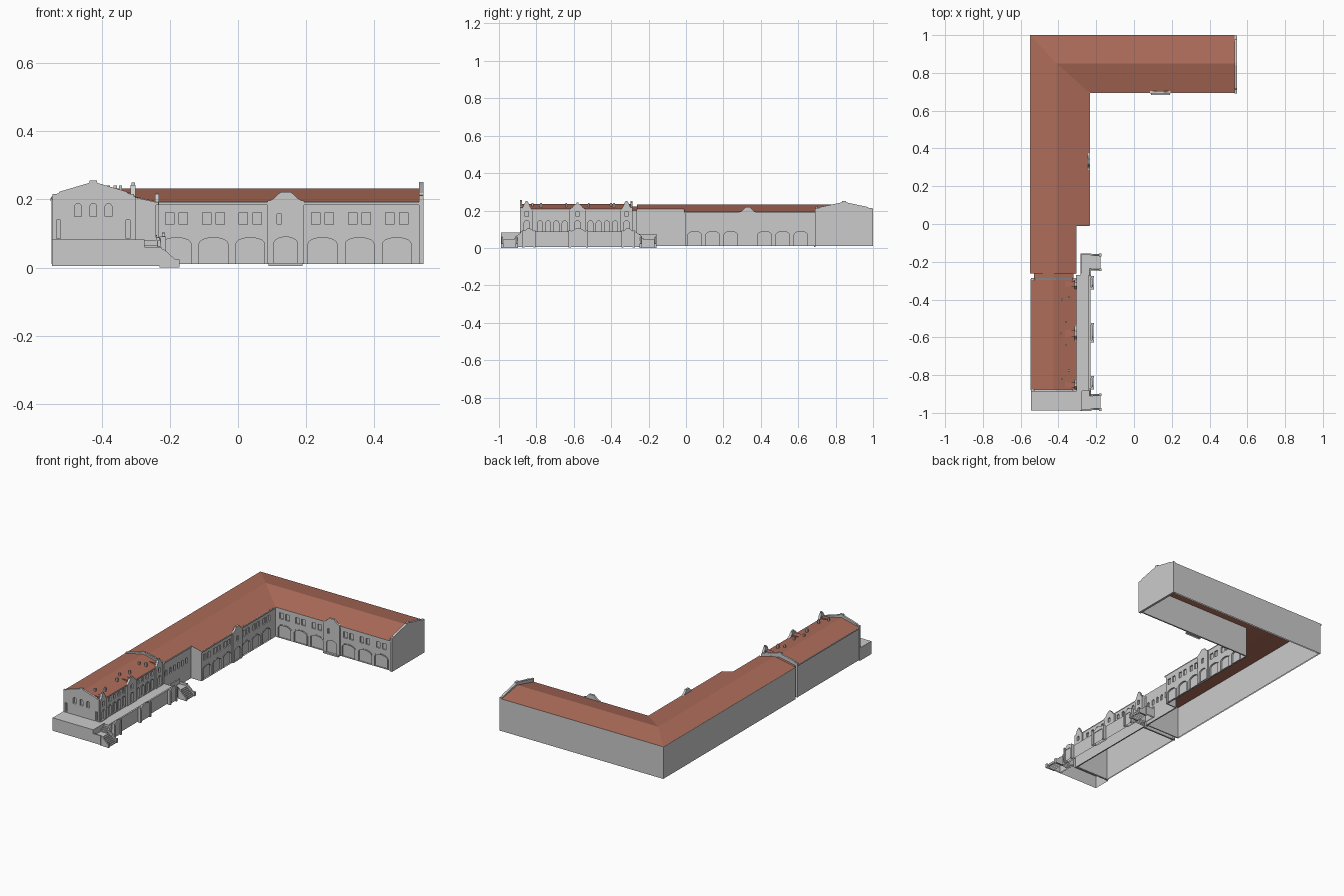
import bpy, bmesh, math
from mathutils import Matrix

if "Cube" in bpy.data.objects:
    bpy.data.objects.remove(bpy.data.objects["Cube"])

red = bpy.data.materials.new("roof_tile")
red.diffuse_color = (0.42, 0.15, 0.10, 1)
red.use_nodes = True
red.node_tree.nodes["Principled BSDF"].inputs["Base Color"].default_value = red.diffuse_color


def add(name, verts, faces, mat=None, matrix=None):
    me = bpy.data.meshes.new(name)
    me.from_pydata(verts, [], faces)
    if matrix:
        me.transform(matrix)
    if mat:
        me.materials.append(mat)
    ob = bpy.data.objects.new(name, me)
    bpy.context.collection.objects.link(ob)
    return ob


def box(name, x0, x1, y0, y1, z0, z1, mat=None):
    # box left open underneath, as the shell of the building is
    v = [(x, y, z) for z in (z0, z1) for x, y in ((x0, y0), (x1, y0), (x1, y1), (x0, y1))]
    f = [(4, 5, 6, 7)] + [(i, (i + 1) % 4, (i + 1) % 4 + 4, i + 4) for i in range(4)]
    return add(name, v, f, mat)


def frame(side, pos):
    # side "x": plane facing +x ; side "y": plane facing -y
    if side == "x":
        return Matrix(((0, 0, 1, pos), (1, 0, 0, 0), (0, 1, 0, 0), (0, 0, 0, 1)))
    return Matrix(((1, 0, 0, 0), (0, 0, -1, pos), (0, 1, 0, 0), (0, 0, 0, 1)))


def plate(name, loops, side, pos, depth):
    # extruded flat shape with holes; the front face lies on pos
    cu = bpy.data.curves.new(name, "CURVE")
    cu.dimensions = "2D"
    cu.fill_mode = "BOTH"
    cu.extrude = depth / 2
    for loop in loops:
        s = cu.splines.new("POLY")
        s.points.add(len(loop) - 1)
        for p, (a, b) in zip(s.points, loop):
            p.co = (a, b, 0, 1)
        s.use_cyclic_u = True
        s.use_smooth = False
    tmp = bpy.data.objects.new(name + "_curve", cu)
    bpy.context.collection.objects.link(tmp)
    bpy.context.view_layer.update()
    me = bpy.data.meshes.new_from_object(tmp.evaluated_get(bpy.context.evaluated_depsgraph_get()))
    bpy.data.objects.remove(tmp)
    me.transform(frame(side, pos) @ Matrix.Translation((0, 0, -depth / 2)))
    bm = bmesh.new()
    bm.from_mesh(me)
    bmesh.ops.remove_doubles(bm, verts=bm.verts, dist=1e-5)
    bm.to_mesh(me)
    bm.free()
    me.name = name
    ob = bpy.data.objects.new(name, me)
    bpy.context.collection.objects.link(ob)
    return ob


def rect(c, h, z0, z1):
    return [(c - h, z0), (c + h, z0), (c + h, z1), (c - h, z1)]


def arch(c, h, z0, spring, top, n=10):
    return [(c - h, z0), (c + h, z0)] + [
        (c + h * math.cos(math.pi * i / n), spring + (top - spring) * math.sin(math.pi * i / n))
        for i in range(n + 1)]


def facade(name, outline, holes, side, pos, depth=0.008, trims=()):
    # wall with openings, recessed panes behind them, raised surrounds in front
    plate(name + "_wall", [outline] + holes, side, pos, depth)
    v, f = [], []
    for h in holes:
        f.append(tuple(range(len(v), len(v) + len(h))))
        v += [(a, b, -depth) for a, b in h]
    if f:
        add(name + "_panes", v, f, None, frame(side, pos))
    if trims:
        s = 1 if side == "x" else -1
        plate(name + "_surrounds", list(trims), side, pos + s * 0.002, 0.002)


def arcade(name, a, b, ztop, centres, h, side, pos):
    holes, trims = [], []
    for c in centres:
        holes.append(arch(c, h, 0.012, 0.07, 0.088))
        trims += [arch(c, h + 0.006, 0.012, 0.072, 0.095), arch(c, h, 0.011, 0.07, 0.088)]
        holes += [rect(c + d * 0.02, 0.0125, 0.126, 0.162) for d in (-1, 1)]
    facade(name, rect((a + b) / 2, (b - a) / 2, 0.01, ztop), holes, side, pos, trims=trims)


def shaped(c, w, z0, zs, zt):
    # curved parapet bay outline
    half = [(w, z0), (w, zs), (w * .8, zs + .002), (w * .6, zs + (zt - zs) * .35),
            (w * .42, zs + (zt - zs) * .75), (w * .3, zt - .002), (w * .3, zt)]
    return [(c + a, b) for a, b in half] + [(c - a, b) for a, b in reversed(half)]


def gable(c, w, z0, eave, peak):
    half = [(w, z0), (w, eave), (w * .86, eave + .001), (w * .82, eave + .007),
            (.014, peak - .008), (.011, peak - .006), (.011, peak)]
    return [(c + a, b) for a, b in half] + [(c - a, b) for a, b in reversed(half)]


# ---- main L-shaped roof with hipped corner
V = [(-.549, 1, .205), (-.41, .85, .232), (-.236, .695, .192), (.535, 1, .205), (.535, .85, .232),
     (.535, .695, .192), (-.236, -.01, .192), (-.41, -.01, .232), (-.306, -.01, .208),
     (-.306, -.262, .208), (-.41, -.262, .232), (-.549, -.262, .205)]
add("main_roof", V, [(0, 1, 4, 3), (1, 2, 5, 4), (1, 7, 8, 6, 2), (7, 10, 9, 8), (0, 11, 10, 7, 1)], red)

# ---- plain outer walls
box("west_wall", -.547, -.540, -.262, .998, .01, .205)
box("north_wall", -.547, .535, .990, .998, .01, .205)
plate("step_wall", [[(-.31, .01), (-.24, .01), (-.24, .192), (-.31, .208)]], "y", -.005, .006)
plate("narrow_wing_end", [[(-.545, .01), (-.31, .01), (-.31, .207), (-.41, .231), (-.545, .205)]],
      "y", -.262, .006)

# ---- courtyard arcades
arcade("north_wing", -.24, .535, .193, [-.18, -.072, .036, .248, .357, .466], .042, "y", .70)
arcade("west_wing", -.005, .70, .193, [.33 + s * d for s in (-1, 1) for d in (.09, .187, .284)],
       .036, "x", -.24)
facade("north_bay", shaped(.14, .054, .01, .196, .222),
       [rect(.121, .007, .128, .158), arch(.14, .035, .012, .07, .09)], "y", .692, .012)
facade("west_bay", shaped(.33, .045, .01, .193, .218),
       [rect(.33, .008, .128, .158), arch(.33, .03, .012, .07, .09)], "x", -.232, .012)
box("north_bay_step", .09, .19, .684, .692, .005, .014)

# ---- narrow wing with small arched windows
cs = [-.243, -.201, -.163, -.125, -.088, -.05]
facade("narrow_wing", rect(-.135, .13, .01, .206), [arch(c, .009, .115, .142, .15) for c in cs],
       "x", -.31)

# ---- eaves cornices
box("north_cornice", -.24, .535, .694, .702, .184, .192)
box("west_cornice", -.242, -.234, -.008, .70, .184, .192)
box("narrow_cornice", -.312, -.305, -.262, -.005, .198, .207)
box("outer_west_cornice", -.551, -.545, -.262, 1.0, .196, .205)
box("outer_north_cornice", -.549, .535, .996, 1.0, .196, .205)

# ---- east gable end
plate("east_gable", [gable(.845, .154, .01, .212, .251)], "x", .545, .014)

# ---- recessed link between the two buildings
box("link_west", -.530, -.524, -.292, -.26, .01, .2)
box("link_east", -.326, -.32, -.292, -.26, .01, .2)
add("link_roof", [(x, y, z) for y in (-.292, -.26) for x, z in ((-.53, .2), (-.425, .222), (-.32, .2))],
    [(0, 1, 4, 3), (1, 2, 5, 4)], red)

# ---- south building
add("south_roof", [(x, y, z) for y in (-.88, -.292) for x, z in ((-.544, .208), (-.425, .236), (-.304, .208))],
    [(0, 1, 4, 3), (1, 2, 5, 4)], red)
box("south_west_wall", -.542, -.536, -.88, -.292, .01, .208)
box("south_west_cornice", -.547, -.541, -.88, -.292, .2, .208)
holes, trims = [], []
for base in (-.715, -.445):
    for k in range(4):
        c = base + (k - 1.5) * .044
        holes += [arch(c, .013, .084, .132, .145), rect(c, .01, .165, .19)]
        trims += [arch(c, .017, .083, .132, .15), arch(c, .013, .082, .132, .145)]
facade("south_east", rect(-.586, .294, .01, .208), holes, "x", -.31, trims=trims)
box("south_east_cornice", -.311, -.304, -.88, -.292, .2, .208)
for i, (c, w, t) in enumerate(((-.852, .032, .243), (-.58, .046, .236), (-.318, .032, .243))):
    hs = [arch(c, .014, .084, .132, .146), rect(c, .009, .168, .195)]
    facade("south_bay_%d" % i, shaped(c, w, .08, .208, t), hs, "x", -.301, .014)
    box("bay_finial_%d" % i, -.312, -.302, c - .005, c + .005, t, t + .007)
    box("bay_roof_stub_%d" % i, -.37, -.314, c - w * .4, c + w * .4, .2, .222, red)
gh = [rect(-.527, .006, .085, .14), rect(-.323, .006, .085, .14)]
gh += [arch(-.425 + d, .01, .15, .178, .188) for d in (-.045, 0, .045)]
facade("south_gable", gable(-.425, .12, .01, .216, .256), gh, "y", -.888, .012)
plate("south_rear_gable", [gable(-.425, .12, .01, .216, .25)], "y", -.296, .01)

# ---- roof vents
for i, (x, y) in enumerate([(-.345, -.385), (-.38, -.40), (-.385, -.58), (-.36, -.52),
                            (-.36, -.64), (-.345, -.775), (-.38, -.82)]):
    box("roof_vent_%d" % i, x - .005, x + .005, y - .005, y + .005, .21, .241)

# ---- terrace
box("south_terrace", -.546, -.275, -.988, -.88, .005, .083)
box("east_terrace", -.306, -.232, -.885, -.27, .005, .08)
box("terrace_parapet", -.240, -.230, -.885, -.27, .076, .088)
for i, (c, w) in enumerate(((-.84, .03), (-.575, .046), (-.31, .03))):
    box("terrace_bay_%d" % i, -.24, -.218, c - w, c + w, .005, .08)
    plate("terrace_bay_parapet_%d" % i, [shaped(c, w + .003, .076, .088, .103)], "x", -.215, .008)
    for s in (-1, 1):
        box("terrace_pier", -.23, -.211, c + s * w - .006, c + s * w + .006, .003, .092)

# ---- L-shaped stairs at both ends, mirrored about the terrace centre
M = -.573


def mbox(name, x0, x1, y0, y1, z0, z1):
    box(name + "_north", x0, x1, y0, y1, z0, z1)
    box(name + "_south", x0, x1, 2 * M - y1, 2 * M - y0, z0, z1)


for k in range(4):  # upper flight along the wall
    mbox("upper_step", -.278, -.232, -.272 + k * .011, -.261 + k * .011, .005, .074 - k * .007)
mbox("landing", -.278, -.225, -.238, -.165, .005, .046)
for k in range(6):  # lower flight towards the courtyard, flaring out
    e = k * .0015
    mbox("lower_step", -.225 + k * .008, -.217 + k * .008, -.236 - e, -.168 + e, 0, .041 - k * .007)
mbox("landing_parapet", -.278, -.225, -.165, -.157, .005, .06)
mbox("landing_back_wall", -.284, -.276, -.275, -.157, .005, .075)
for y in (-.242, -.164):  # sloping stair cheeks with end piers
    for yy in (y, 2 * M - y):
        plate("stair_cheek", [[(-.23, 0), (-.18, 0), (-.18, .02), (-.215, .052), (-.23, .058)]],
              "y", yy - .004, .008)
        box("stair_pier", -.184, -.172, yy - .007, yy + .007, 0, .024)
for s in (0, 1):  # sloping rail of the upper flight
    pts = [(-.275, .06), (-.235, .03), (-.235, .062), (-.275, .09)]
    pts = [(2 * M - a, b) if s else (a, b) for a, b in pts]
    plate("upper_rail", [pts], "x", -.228, .008)
